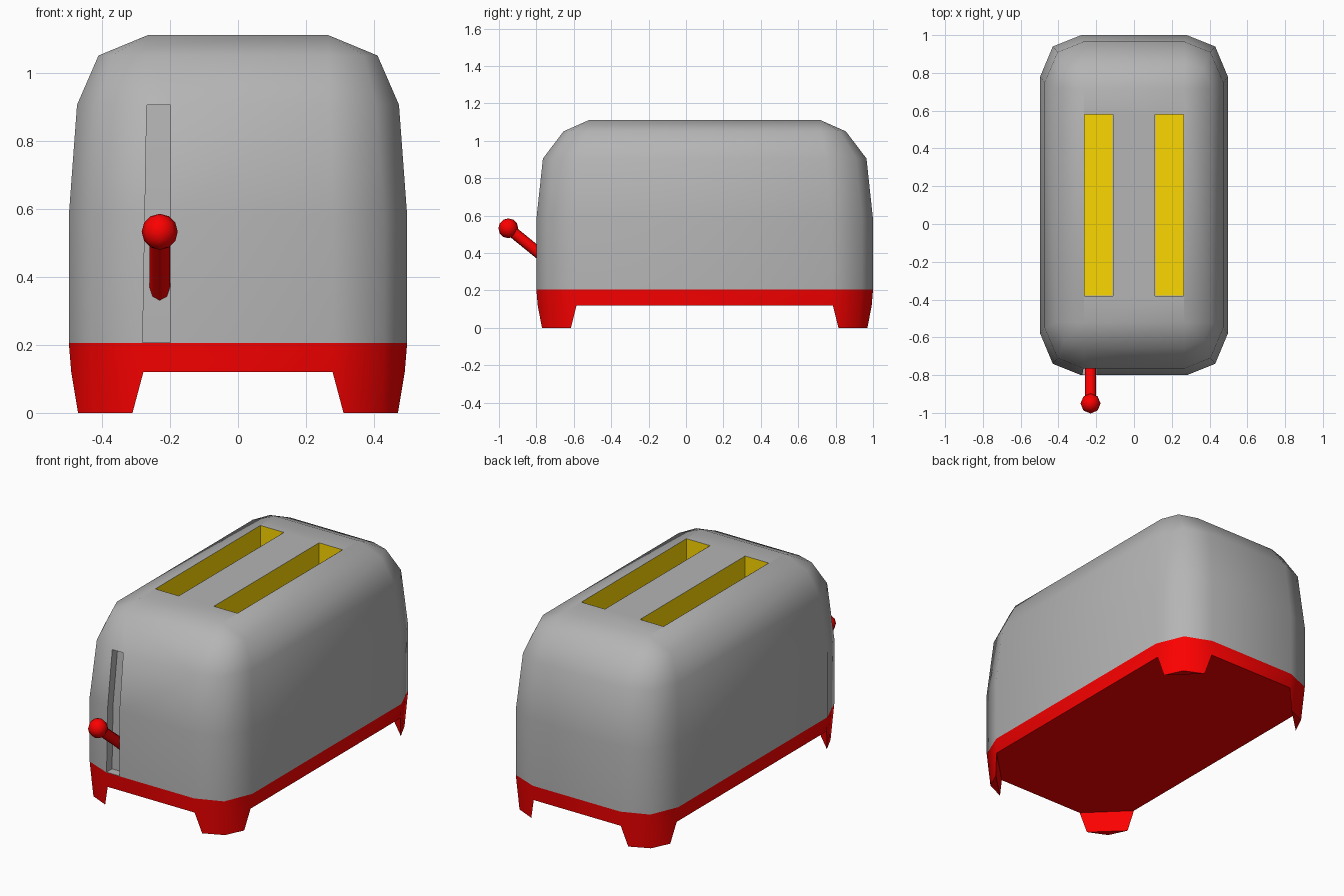
import bpy, bmesh, math
from mathutils import Vector, Matrix

if "Cube" in bpy.data.objects:
    bpy.data.objects.remove(bpy.data.objects["Cube"])

YC = 0.1  # body centre in y


def material(name, rgb):
    m = bpy.data.materials.new(name)
    m.diffuse_color = (*rgb, 1)
    m.use_nodes = True
    m.node_tree.nodes["Principled BSDF"].inputs["Base Color"].default_value = m.diffuse_color
    return m


RED = material("red", (0.97, 0.0, 0.0))
YELLOW = material("yellow", (0.97, 0.68, 0.0))
GREY = material("grey", (0.46, 0.46, 0.46))


def finish(name, bm, mat=None, recalc=True):
    if recalc:
        bmesh.ops.recalc_face_normals(bm, faces=bm.faces)
    me = bpy.data.meshes.new(name)
    bm.to_mesh(me)
    bm.free()
    ob = bpy.data.objects.new(name, me)
    bpy.context.collection.objects.link(ob)
    if mat:
        me.materials.append(mat)
    return ob


def smooth(ob, deg):
    bpy.ops.object.select_all(action='DESELECT')
    ob.select_set(True)
    bpy.context.view_layer.objects.active = ob
    bpy.ops.object.shade_smooth_by_angle(angle=math.radians(deg))


def ring(bm, z, corner):
    """Mirror one three-point corner into a 12-point ring."""
    out = []
    for sx, sy in ((1, 1), (-1, 1), (-1, -1), (1, -1)):
        for x, y in (corner if sx * sy > 0 else corner[::-1]):
            out.append(bm.verts.new((sx * x, YC + sy * y, z)))
    return out


def bridge(bm, a, b):
    n = len(a)
    for i in range(n):
        bm.faces.new((a[i], a[(i + 1) % n], b[(i + 1) % n], b[i]))


def box(x0, x1, y0, y1, z0, z1):
    bm = bmesh.new()
    mat = Matrix.Translation(((x0 + x1) / 2, (y0 + y1) / 2, (z0 + z1) / 2)) \
        @ Matrix.Diagonal((x1 - x0, y1 - y0, z1 - z0, 1))
    bmesh.ops.create_cube(bm, size=1, matrix=mat)
    return bm


WALL = [(0.497, 0.68), (0.43, 0.84), (0.28, 0.90)]

# Body shell
bm = bmesh.new()
levels = [(0.205, WALL), (0.58, WALL),
          (0.905, [(0.473, 0.65), (0.405, 0.81), (0.268, 0.865)]),
          (1.05, [(0.41, 0.62), (0.37, 0.72), (0.265, 0.755)]),
          (1.11, [(0.265, 0.62)] * 3)]
rings = [ring(bm, z, c) for z, c in levels]
for a, b in zip(rings, rings[1:]):
    bridge(bm, a, b)
bm.faces.new(rings[0][::-1])
bm.faces.new(rings[-1][::3])
bmesh.ops.remove_doubles(bm, verts=bm.verts, dist=1e-4)
body = finish("body", bm, GREY)

# Cutters: two bread slots and the lever groove
cutters = []
for s in (-1, 1):
    x0, x1 = sorted((s * 0.112, s * 0.263))
    cutters.append(finish("slot_cutter", box(x0, x1, -0.38, 0.58, 0.35, 1.3), GREY))
bm = bmesh.new()
profile = [(-0.75, 0.207), (-0.75, 0.58), (-0.715, 0.905), (-0.9, 0.905), (-0.9, 0.207)]
left = [bm.verts.new((-0.28 + 0.012 * (z - 0.207) / 0.698, y, z)) for y, z in profile]
right = [bm.verts.new((-0.198, y, z)) for y, z in profile]
bridge(bm, left, right)
bm.faces.new(left[::-1])
bm.faces.new(right)
cutters.append(finish("groove_cutter", bm, GREY))

bpy.context.view_layer.objects.active = body
for c in cutters:
    c.hide_render = True
    mod = body.modifiers.new("cut", 'BOOLEAN')
    mod.operation = 'DIFFERENCE'
    mod.solver = 'EXACT'
    mod.object = c
    bpy.ops.object.modifier_apply(modifier=mod.name)
for c in cutters:
    bpy.data.objects.remove(c)
smooth(body, 50)

# Yellow slot linings, open at the top and facing inwards
for s, side in ((-1, "left"), (1, "right")):
    x0, x1 = sorted((s * 0.113, s * 0.262))
    bm = box(x0, x1, -0.379, 0.579, 0.352, 1.11)
    bmesh.ops.recalc_face_normals(bm, faces=bm.faces)
    bmesh.ops.delete(bm, geom=[f for f in bm.faces if f.normal.z > 0.5], context='FACES')
    bmesh.ops.reverse_faces(bm, faces=bm.faces)
    finish(side + "_slot_lining", bm, YELLOW, recalc=False)

# Red base with four corner feet
bm = bmesh.new()
foot = ring(bm, 0.0, [(0.47, 0.715), (0.42, 0.82), (0.31, 0.87)])
low = ring(bm, 0.12, [(0.49, 0.685), (0.425, 0.833), (0.278, 0.893)])
top = ring(bm, 0.205, WALL)
bridge(bm, low, top)
bm.faces.new([v for i, v in enumerate(low) if i % 3 != 1][::-1])
for k in range(0, 12, 3):
    f, l = foot[k:k + 3], low[k:k + 3]
    bridge(bm, f, l)
    bm.faces.new(f[::-1])
smooth(finish("base", bm, RED), 50)

# Lever rod and ball knob
tip, root = Vector((-0.23, -0.95, 0.532)), Vector((-0.23, -0.72, 0.345))
axis = tip - root
bm = bmesh.new()
bmesh.ops.create_cone(bm, cap_ends=True, segments=8, radius1=0.03, radius2=0.03,
                      depth=axis.length,
                      matrix=Matrix.Translation((tip + root) / 2)
                      @ axis.to_track_quat('Z', 'X').to_matrix().to_4x4())
smooth(finish("lever_rod", bm, RED), 50)
bm = bmesh.new()
bmesh.ops.create_uvsphere(bm, u_segments=8, v_segments=6, radius=0.053,
                          matrix=Matrix.Translation(tip))
smooth(finish("lever_knob", bm, RED), 60)
